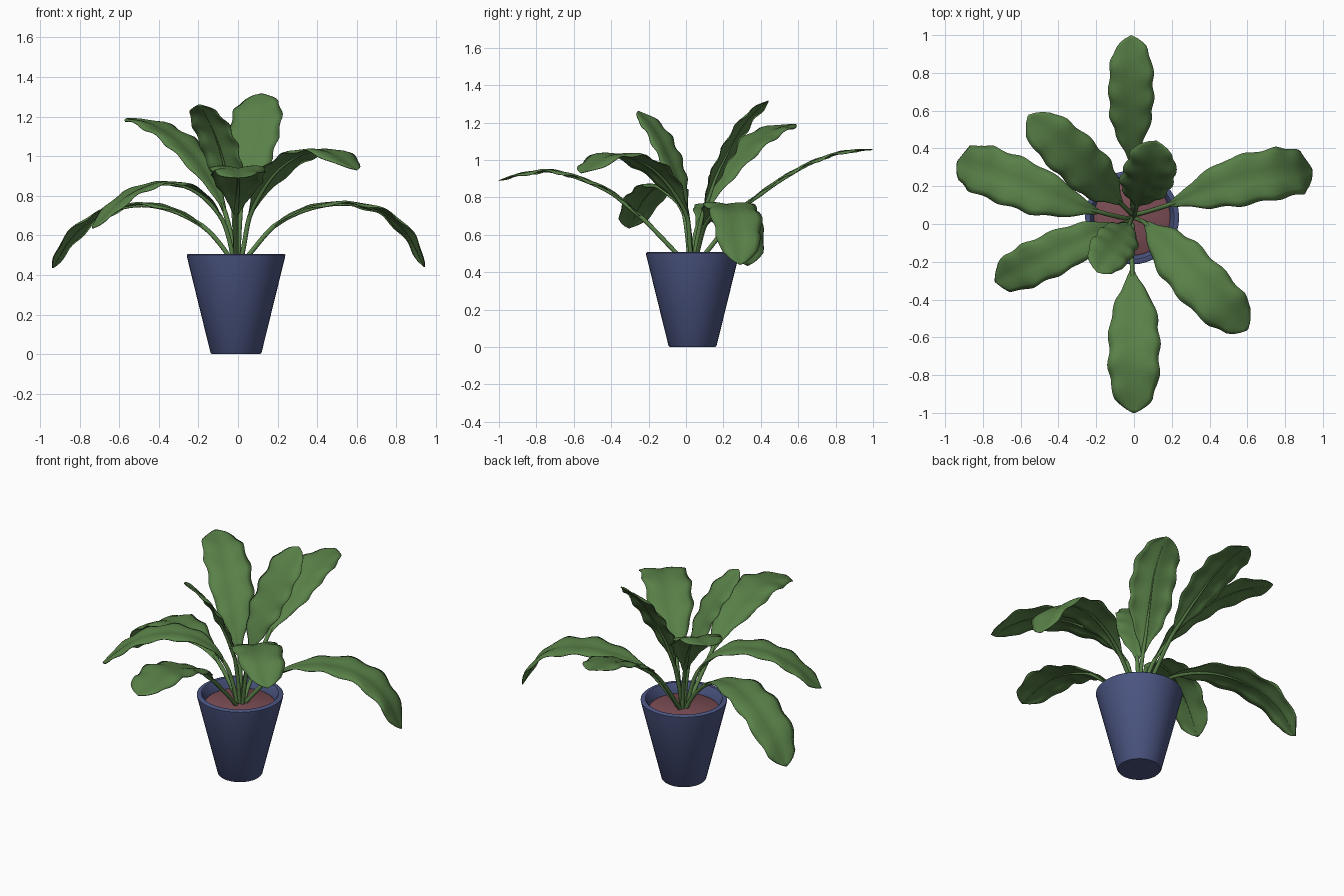
import bpy, bmesh, math
from mathutils import Vector

if "Cube" in bpy.data.objects:
    bpy.data.objects.remove(bpy.data.objects["Cube"])


def material(name, rgb):
    m = bpy.data.materials.new(name)
    m.diffuse_color = (*rgb, 1)
    m.use_nodes = True
    m.node_tree.nodes["Principled BSDF"].inputs["Base Color"].default_value = m.diffuse_color
    return m


GREEN = material("leaf_green", (0.10, 0.22, 0.065))
BLUE = material("pot_blue", (0.07, 0.09, 0.22))
SOIL = material("soil_red", (0.20, 0.075, 0.09))
CENTRE = Vector((-0.01, 0.035, 0))


def finish(bm, name, mat, angle=40, closed=True):
    if closed:
        bmesh.ops.recalc_face_normals(bm, faces=bm.faces)
    me = bpy.data.meshes.new(name)
    bm.to_mesh(me)
    bm.free()
    me.materials.append(mat)
    ob = bpy.data.objects.new(name, me)
    bpy.context.collection.objects.link(ob)
    bpy.ops.object.select_all(action='DESELECT')
    ob.select_set(True)
    bpy.context.view_layer.objects.active = ob
    bpy.ops.object.shade_smooth_by_angle(angle=math.radians(angle))
    return ob


def lathe(name, profile, mat, n=40):
    bm = bmesh.new()
    rings = [[bm.verts.new(CENTRE + Vector((r * math.cos(2 * math.pi * i / n),
                                            r * math.sin(2 * math.pi * i / n), z)))
              for i in range(n)] for r, z in profile]
    for a, b in zip(rings, rings[1:]):
        for i in range(n):
            j = (i + 1) % n
            bm.faces.new((a[i], a[j], b[j], b[i]))
    bm.faces.new(rings[0])
    bm.faces.new(rings[-1])
    return finish(bm, name, mat)


# Pot with hollow rim, and the soil inside it
lathe("pot", [(0.122, 0), (0.129, 0.008), (0.248, 0.492), (0.249, 0.502),
              (0.243, 0.507), (0.222, 0.507), (0.215, 0.50), (0.198, 0.43)], BLUE)
lathe("soil", [(0.19, 0.43), (0.202, 0.445), (0.195, 0.45)], SOIL)


def resample(points, n):
    """Smooth path through the points, evenly spaced by length."""
    p = [Vector(q) for q in points]
    p = [2 * p[0] - p[1]] + p + [2 * p[-1] - p[-2]]
    fine = []
    for a, b, c, d in zip(p, p[1:], p[2:], p[3:]):
        for k in range(16):
            t = k / 16
            fine.append(0.5 * (2 * b + (c - a) * t + (2 * a - 5 * b + 4 * c - d) * t * t
                               + (3 * b - a - 3 * c + d) * t ** 3))
    fine.append(p[-2])
    dist = [0]
    for a, b in zip(fine, fine[1:]):
        dist.append(dist[-1] + (b - a).length)
    out, k = [], 0
    for i in range(n + 1):
        d = dist[-1] * i / n
        while k < len(fine) - 2 and dist[k + 1] < d:
            k += 1
        out.append(fine[k].lerp(fine[k + 1], (d - dist[k]) / (dist[k + 1] - dist[k])))
    return out


OUTLINE = [(0, 0.07), (0.1, 0.27), (0.25, 0.7), (0.4, 0.95), (0.55, 1.0),
           (0.7, 1.0), (0.82, 0.92), (0.92, 0.7), (0.97, 0.38), (1, 0.03)]


def outline(t):
    for (a, u), (b, v) in zip(OUTLINE, OUTLINE[1:]):
        if t <= b:
            return u + (v - u) * (t - a) / (b - a)
    return 0.03


def leaf(name, path, width, start, seed):
    n, cols = 64, 8
    pts = resample(path, n)
    tang = [(pts[min(i + 1, n)] - pts[max(i - 1, 0)]).normalized() for i in range(n + 1)]
    flat = Vector(path[-1]) - Vector(path[0])
    side = Vector((flat.y, -flat.x, 0)).normalized()
    # Blade: slight groove at the midrib, margins wavy and curling down
    bm = bmesh.new()
    rows = []
    first = int(start * n)
    for i in range(first, n + 1):
        t = (i - first) / (n - first)
        up = side.cross(tang[i]).normalized()
        row = []
        for c in range(cols + 1):
            u = 2 * c / cols - 1
            phase = seed * 1.7 + (1.9 if u > 0 else 0)
            half = 0.5 * width * outline(t)
            wave = math.sin(t * 31 + phase)
            x = u * half * (1 + 0.05 * abs(u) * wave)
            z = half * (0.2 * abs(u) - 0.22 * abs(u) ** 3
                        + 0.06 * u * u * math.sin(t * 31 + phase + 1.2))
            row.append(bm.verts.new(pts[i] + side * x + up * z))
        rows.append(row)
    for a, b in zip(rows, rows[1:]):
        for c in range(cols):
            bm.faces.new((a[c], a[c + 1], b[c + 1], b[c]))
    ob = finish(bm, name + "_blade", GREEN, 60, closed=False)
    sol = ob.modifiers.new("thickness", 'SOLIDIFY')
    sol.thickness, sol.offset = 0.004, 0
    # Stalk: round tube tapering into a rib below the blade
    bm = bmesh.new()
    rings = []
    for i in range(0, n - 1, 2):
        up = side.cross(tang[i]).normalized()
        f = max(0, (i - first) / (n - first))
        r = 0.011 * (1 - f) ** 1.5 + 0.001
        mid = pts[i] - up * r * min(1, f * 8)
        rings.append([bm.verts.new(mid + r * (side * math.cos(k * math.pi / 4)
                                              + up * math.sin(k * math.pi / 4)))
                      for k in range(8)])
    for a, b in zip(rings, rings[1:]):
        for k in range(8):
            bm.faces.new((a[k], a[(k + 1) % 8], b[(k + 1) % 8], b[k]))
    bm.faces.new(rings[0])
    bm.faces.new(rings[-1])
    finish(bm, name + "_stalk", GREEN, 60)


# Leaves: midrib path from soil to tip, blade width, where the blade starts
leaf("back_leaf", [(0, .06, .44), (-.01, .12, .52), (-.015, .34, .78), (-.015, .61, .955),
                   (-.015, .82, 1.035), (-.015, .997, 1.055)], .235, .36, 1)
leaf("front_leaf", [(-.01, 0, .44), (-.01, -.06, .51), (-.01, -.245, .7), (0, -.41, .835),
                    (0, -.67, .93), (0, -.83, .93), (0, -1.0, .89)], .27, .31, 2)
leaf("right_leaf", [(.01, .05, .44), (.07, .065, .52), (.18, .1, .645), (.31, .15, .725),
                    (.51, .215, .762), (.71, .26, .725), (.85, .28, .615), (.942, .29, .44)], .27, .22, 3)
leaf("front_right_leaf", [(.01, .03, .44), (.03, .02, .55), (.06, .005, .7), (.12, -.06, .83),
                          (.22, -.17, .95), (.35, -.31, 1.02), (.47, -.43, 1.015),
                          (.6, -.56, .93)], .27, .22, 4)
leaf("left_leaf", [(-.02, .03, .44), (-.07, .035, .53), (-.17, .06, .64), (-.31, .1, .725),
                   (-.5, .17, .755), (-.7, .25, .70), (-.84, .3, .59), (-.935, .33, .435)], .27, .22, 5)
leaf("front_left_leaf", [(-.02, .02, .44), (-.04, .01, .56), (-.08, -.005, .68), (-.16, -.03, .79),
                         (-.28, -.09, .855), (-.43, -.16, .855), (-.58, -.23, .785),
                         (-.735, -.305, .635)], .23, .24, 6)
leaf("back_left_leaf", [(-.01, .05, .44), (-.03, .07, .58), (-.07, .11, .73), (-.13, .17, .87),
                        (-.21, .25, .99), (-.31, .35, 1.09), (-.43, .46, 1.16),
                        (-.56, .575, 1.19)], .255, .26, 7)
leaf("inner_back_leaf", [(0, .04, .44), (.005, .06, .58), (.015, .1, .75), (.03, .15, .9),
                         (.06, .22, 1.04), (.085, .28, 1.15), (.105, .36, 1.25),
                         (.12, .44, 1.315)], .27, .3, 8)
leaf("inner_front_leaf", [(-.01, .03, .44), (-.015, .02, .6), (-.03, -.01, .8), (-.065, -.06, .95),
                          (-.105, -.115, 1.08), (-.15, -.175, 1.18), (-.195, -.255, 1.26)], .225, .34, 9)
